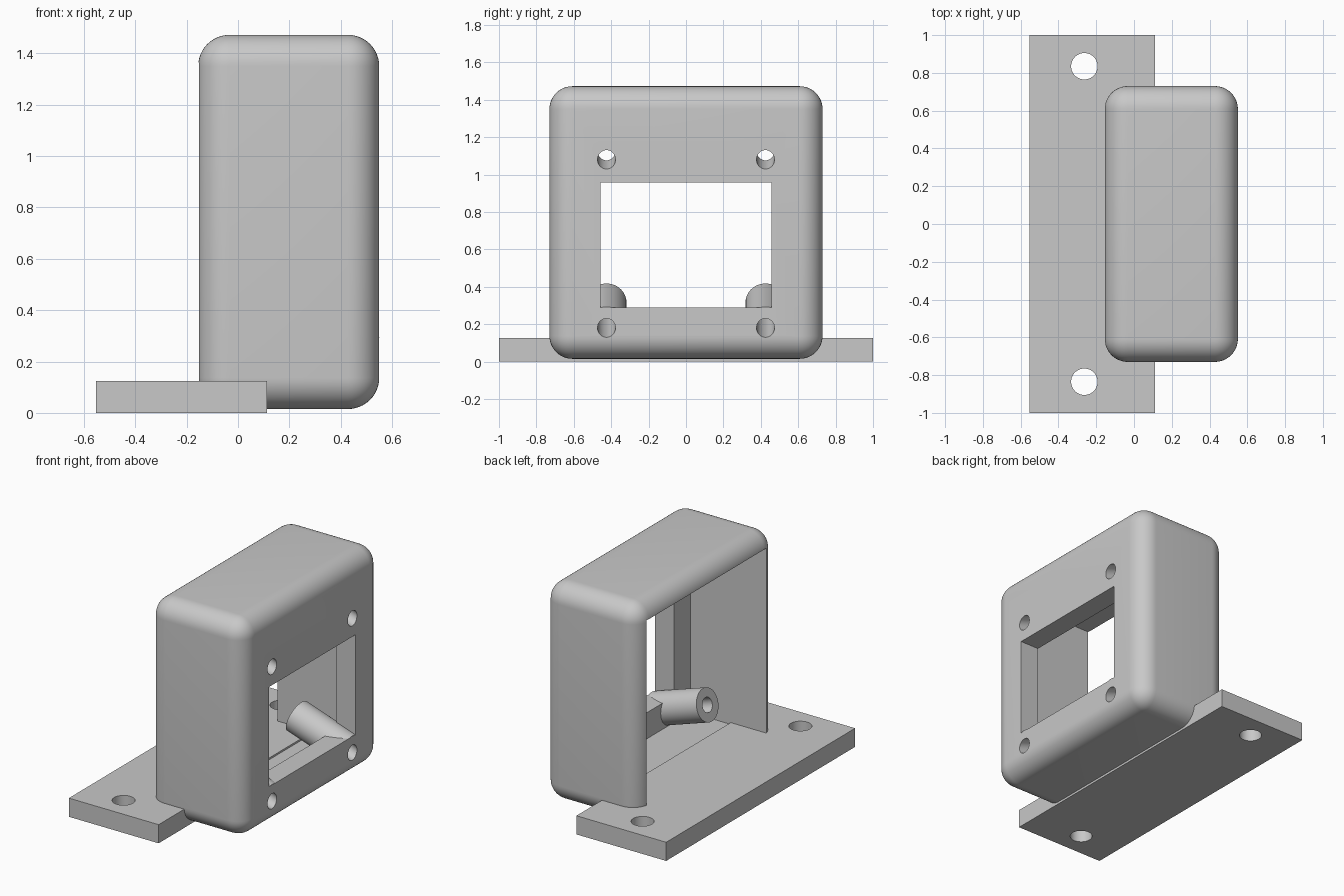
import bpy
import math
from mathutils import Vector

old = bpy.data.objects.get("Cube")
if old:
    bpy.data.objects.remove(old, do_unlink=True)

# One plain grey for every part
grey = bpy.data.materials.new("matte grey")
grey.use_nodes = True
colour = (0.58, 0.58, 0.58, 1)
grey.diffuse_color = colour
grey.node_tree.nodes["Principled BSDF"].inputs["Base Color"].default_value = colour


def finish(obj, name):
    obj.name = name
    obj.data.materials.clear()
    obj.data.materials.append(grey)
    return obj


def box(name, low, high):
    low, high = Vector(low), Vector(high)
    bpy.ops.mesh.primitive_cube_add(size=1, location=(low + high) / 2)
    obj = bpy.context.object
    obj.scale = high - low
    bpy.ops.object.transform_apply(location=False, rotation=False, scale=True)
    return finish(obj, name)


def rod(name, start, end, radius):
    start, end = Vector(start), Vector(end)
    axis = end - start
    bpy.ops.mesh.primitive_cylinder_add(vertices=48, radius=radius, depth=axis.length,
                                        location=(start + end) / 2)
    obj = bpy.context.object
    obj.rotation_euler = axis.to_track_quat('Z', 'Y').to_euler()
    return finish(obj, name)


def apply(obj, modifier):
    bpy.context.view_layer.objects.active = obj
    bpy.ops.object.modifier_apply(modifier=modifier.name)


def cut(obj, cutter):
    mod = obj.modifiers.new("cut", 'BOOLEAN')
    mod.operation = 'DIFFERENCE'
    mod.solver = 'EXACT'
    mod.object = cutter
    apply(obj, mod)
    bpy.data.objects.remove(cutter, do_unlink=True)


def smooth(obj):
    bpy.ops.object.select_all(action='DESELECT')
    obj.select_set(True)
    bpy.context.view_layer.objects.active = obj
    bpy.ops.object.shade_smooth_by_angle(angle=math.radians(30))


FACE = 0.55      # outer x of the window wall
SLOPE = 0.33     # rise of the screw axes towards the open side


def on_axis(x, y, z):
    return (x, y, z + (FACE - x) * SLOPE)


# Rounded housing, open on one side, with a window in the opposite wall
housing = box("housing", (-0.155, -0.73, 0.015), (FACE, 0.73, 1.472))
bevel = housing.modifiers.new("round", 'BEVEL')
bevel.width = 0.122
bevel.segments = 12
apply(housing, bevel)
cut(housing, box("cavity", (-0.5, -0.633, 0.113), (0.41, 0.633, 1.365)))
cut(housing, box("window", (0.3, -0.458, 0.288), (0.8, 0.458, 0.957)))

# Slanted screw holes, and hollow posts behind the lower pair
for side, y in (("left", 0.425), ("right", -0.425)):
    for z in (0.18, 1.08):
        cut(housing, rod("screw_hole", on_axis(0.65, y, z), on_axis(0.3, y, z), 0.048))
    post = rod(side + "_screw_post", on_axis(0.517, y, 0.18), on_axis(0.139, y, 0.18), 0.107)
    cut(post, rod("screw_hole", on_axis(0.65, y, 0.18), on_axis(0.0, y, 0.18), 0.048))
    smooth(post)
smooth(housing)

# Mounting plate with a bolt hole near each end
plate = box("mounting_plate", (-0.553, -1, 0), (0.112, 1, 0.125))
for y in (-0.835, 0.835):
    cut(plate, rod("bolt_hole", (-0.263, y, -0.1), (-0.263, y, 0.3), 0.07))
smooth(plate)
